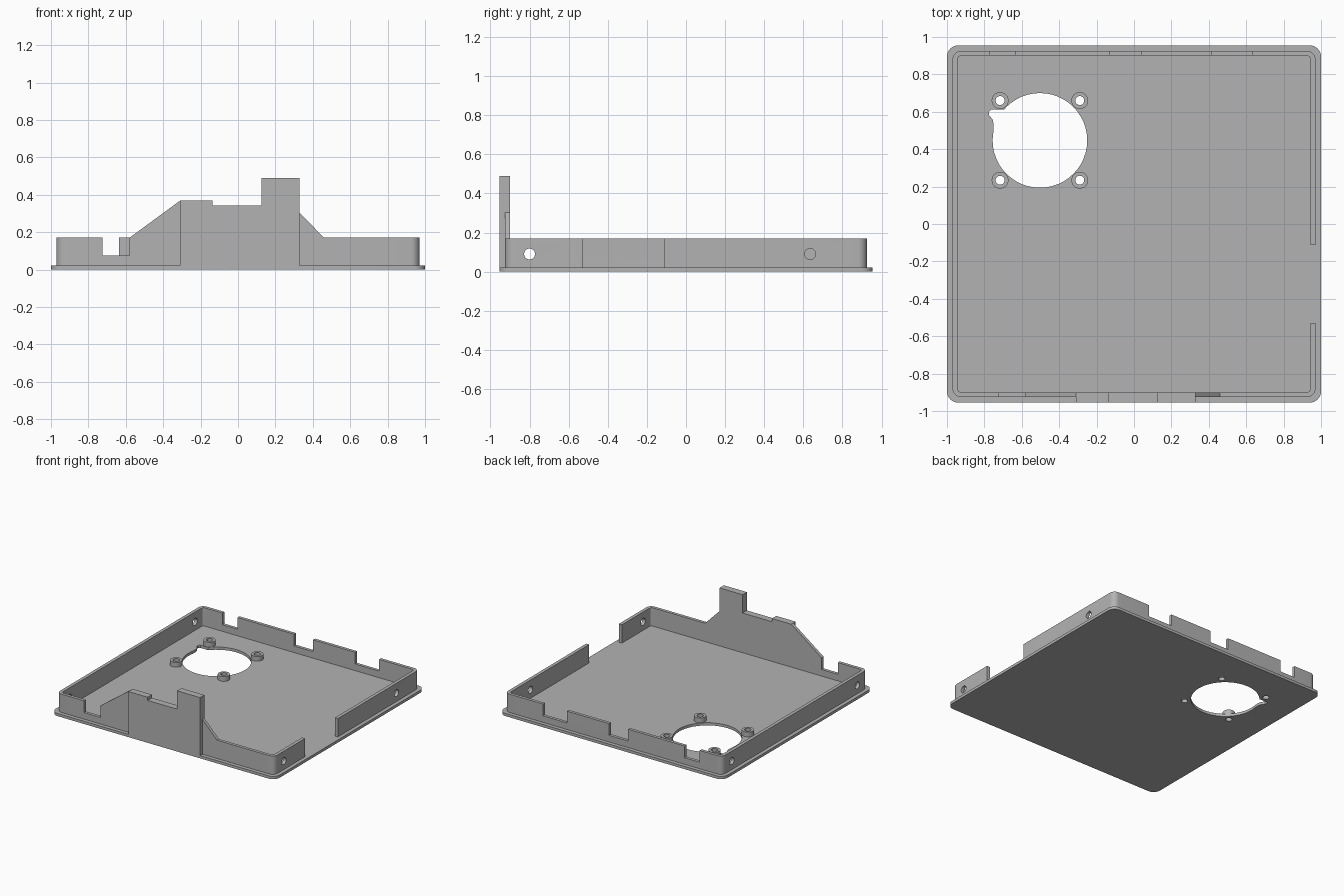
import bpy
import bmesh
from math import sin, cos, pi, radians
from mathutils import Vector

default = bpy.data.objects.get("Cube")
if default:
    bpy.data.objects.remove(default, do_unlink=True)

grey = bpy.data.materials.new("plain grey")
grey.use_nodes = True
COLOUR = (0.45, 0.45, 0.45, 1)
grey.diffuse_color = COLOUR
grey.node_tree.nodes["Principled BSDF"].inputs["Base Color"].default_value = COLOUR


def prism(name, outline, low, high, axis="z"):
    """Extrude a 2D outline along one axis."""
    place = {"x": lambda a, b, t: (t, a, b),
             "y": lambda a, b, t: (a, t, b),
             "z": lambda a, b, t: (a, b, t)}[axis]
    bm = bmesh.new()
    face = bm.faces.new([bm.verts.new(place(a, b, low)) for a, b in outline])
    grown = bmesh.ops.extrude_face_region(bm, geom=[face])
    verts = [v for v in grown["geom"] if isinstance(v, bmesh.types.BMVert)]
    bmesh.ops.translate(bm, verts=verts, vec=Vector(place(0, 0, high - low)))
    bmesh.ops.recalc_face_normals(bm, faces=bm.faces)
    mesh = bpy.data.meshes.new(name)
    bm.to_mesh(mesh)
    bm.free()
    mesh.materials.append(grey)
    obj = bpy.data.objects.new(name, mesh)
    bpy.context.collection.objects.link(obj)
    return obj


def circle(cx, cy, r, n=32):
    return [(cx + r * cos(2 * pi * i / n), cy + r * sin(2 * pi * i / n)) for i in range(n)]


def rect(x0, x1, y0, y1):
    return [(x0, y0), (x1, y0), (x1, y1), (x0, y1)]


def rounded(hx, hy, r, n=8):
    points = []
    for k, (sx, sy) in enumerate([(1, 1), (-1, 1), (-1, -1), (1, -1)]):
        for i in range(n + 1):
            a = pi / 2 * (k + i / n)
            points.append((sx * (hx - r) + r * cos(a), sy * (hy - r) + r * sin(a)))
    return points


def select_only(obj):
    bpy.ops.object.select_all(action="DESELECT")
    obj.select_set(True)
    bpy.context.view_layer.objects.active = obj


def cut(obj, *cutters):
    """Subtract the cutters, then remove them."""
    for cutter in cutters:
        cutter.hide_render = True
        mod = obj.modifiers.new("cut", "BOOLEAN")
        mod.operation = "DIFFERENCE"
        mod.solver = "EXACT"
        mod.object = cutter
        select_only(obj)
        bpy.ops.object.modifier_apply(modifier=mod.name)
        bpy.data.objects.remove(cutter, do_unlink=True)


FLOOR, RIM = 0.022, 0.17
OUT_Y, IN_Y, EDGE_Y = 0.925, 0.9, 0.955
FAN_X, FAN_Y, PITCH = -0.503, 0.447, 0.213
posts = [(FAN_X + sx * PITCH, FAN_Y + sy * PITCH) for sx in (-1, 1) for sy in (-1, 1)]

# Base plate with the round opening, its cable bay and the screw holes
base = prism("base_plate", rounded(1, EDGE_Y, 0.06), 0, FLOOR)
bay = [(-0.6, 0.61), (-0.765, 0.612), (-0.776, 0.6), (-0.774, 0.58),
       (-0.756, 0.56), (-0.75, 0.53), (-0.752, 0.47), (-0.6, 0.47)]
cut(base, prism("opening_cutter", circle(FAN_X, FAN_Y, 0.253, 48), -0.1, 0.1),
    prism("bay_cutter", bay, -0.1, 0.1),
    *[prism("screw_cutter", circle(x, y, 0.024, 24), -0.1, 0.1) for x, y in posts])

# Screw standoffs around the opening
standoffs = []
for x, y in posts:
    post = prism("standoff", circle(x, y, 0.045), FLOOR, 0.06)
    cut(post, prism("bore_cutter", circle(x, y, 0.024, 24), 0, 0.1))
    standoffs.append(post)

# Rim wall: hollow ring, then gaps, notches and side holes
wall = prism("rim_wall", rounded(0.97, OUT_Y, 0.045), FLOOR, RIM)
cut(wall, prism("inside_cutter", rounded(0.943, IN_Y, 0.02), 0, 0.3))
cut(wall, prism("side_gap_cutter", rect(0.9, 1.1, -0.53, -0.113), 0, 0.3),
    prism("front_gap_cutter", rect(-0.58, 0.46, -1, -0.8), 0, 0.3),
    prism("front_notch_cutter", rect(-0.725, -0.57, -1, -0.8), 0.075, 0.3))
for x0, x1 in [(-0.77, -0.635), (-0.13, 0.04), (0.415, 0.63)]:
    cut(wall, prism("back_notch_cutter", rect(x0, x1, 0.8, 1), 0.075, 0.3))
for side, y in [(-1, -0.8), (-1, 0.8), (1, -0.8), (1, 0.635)]:
    low, high = sorted((side * 0.9, side * 1.1))
    cut(wall, prism("side_hole_cutter", circle(y, 0.09, 0.028, 24), low, high, "x"))

# Raised front: thick stepped panel between two thin sloping gussets
panel = prism("front_panel", [(-0.31, FLOOR), (0.33, FLOOR), (0.33, 0.49), (0.125, 0.49),
                              (0.125, 0.342), (-0.137, 0.342), (-0.137, 0.368), (-0.31, 0.368)],
              -EDGE_Y, -IN_Y, "y")
gusset_a = prism("right_gusset", [(-0.58, FLOOR), (-0.31, FLOOR), (-0.31, 0.368), (-0.58, RIM)],
                 -OUT_Y, -IN_Y, "y")
gusset_b = prism("left_gusset", [(0.33, FLOOR), (0.46, FLOOR), (0.46, RIM), (0.33, 0.303)],
                 -OUT_Y, -IN_Y, "y")

for obj in [base, wall, panel, gusset_a, gusset_b, *standoffs]:
    select_only(obj)
    bpy.ops.object.shade_smooth_by_angle(angle=radians(30))
